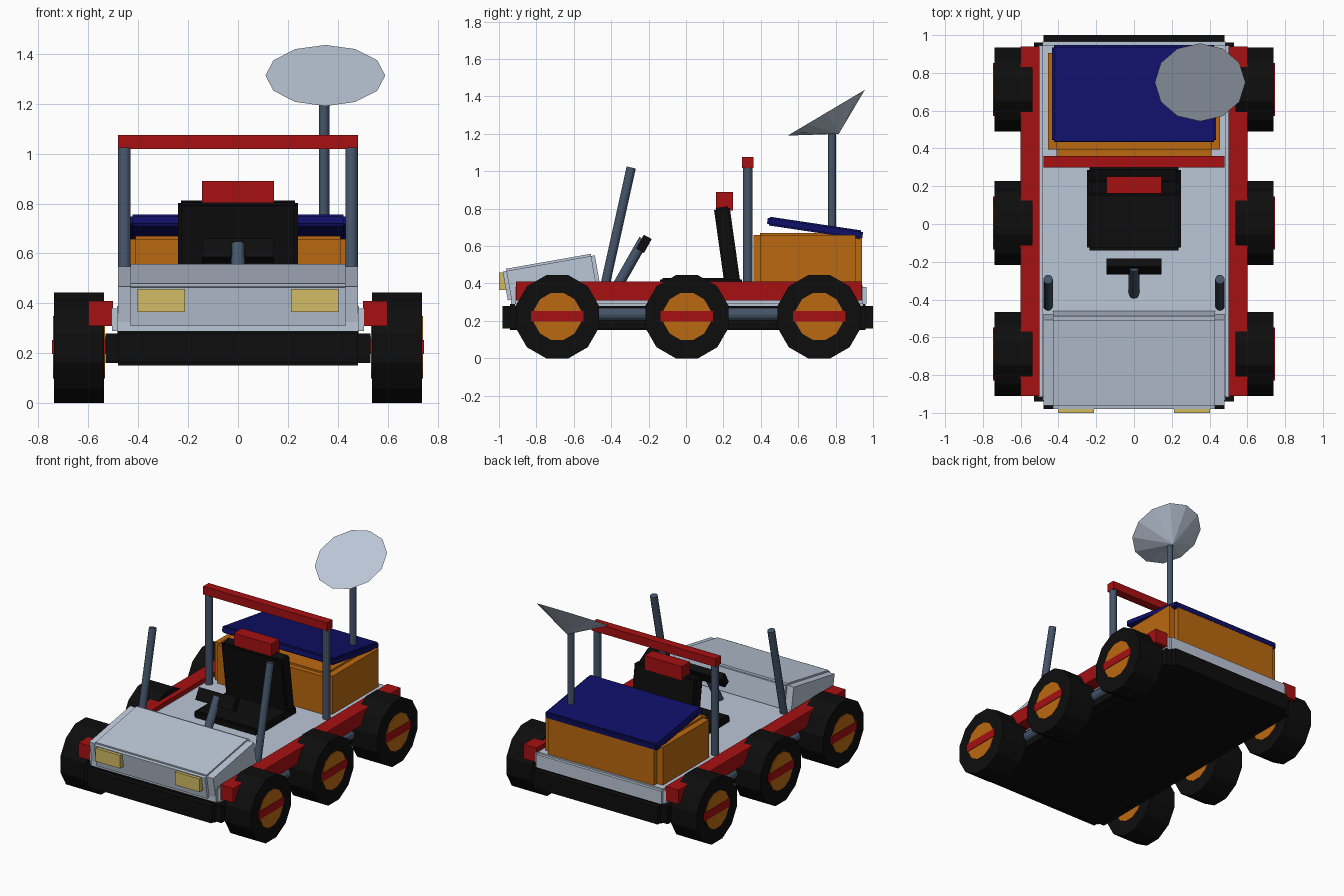
import bpy, bmesh, math
from mathutils import Vector, Matrix

cube = bpy.data.objects.get("Cube")
if cube:
    bpy.data.objects.remove(cube, do_unlink=True)


def material(name, *rgb):
    m = bpy.data.materials.new(name)
    m.use_nodes = True
    m.diffuse_color = (*rgb, 1)
    m.node_tree.nodes["Principled BSDF"].inputs["Base Color"].default_value = (*rgb, 1)
    return m


GREY = material("light grey", .5, .57, .68)
RED = material("red", .38, .005, .006)
ORANGE = material("orange", .5, .14, .005)
NAVY = material("navy", .005, .005, .14)
BLACK = material("black", .004, .004, .004)
STEEL = material("steel blue", .06, .09, .14)
YELLOW = material("pale yellow", .65, .5, .13)


def finish(name, bm, mat):
    bmesh.ops.recalc_face_normals(bm, faces=bm.faces)
    mesh = bpy.data.meshes.new(name)
    bm.to_mesh(mesh)
    bm.free()
    mesh.materials.append(mat)
    obj = bpy.data.objects.new(name, mesh)
    bpy.context.collection.objects.link(obj)
    return obj


def box(name, mat, center, size, tilt=0, step=None):
    """Box tilted about x; step notches its edges by overlapping three boxes."""
    bm = bmesh.new()
    sizes = [Vector(size)]
    if step:
        sizes = []
        for axis in range(3):
            s = Vector(size) - 2 * Vector(step)
            s[axis] = size[axis]
            sizes.append(s)
    place = Matrix.Translation(center) @ Matrix.Rotation(math.radians(tilt), 4, 'X')
    for s in sizes:
        bmesh.ops.create_cube(bm, size=1, matrix=place @ Matrix.Diagonal((*s, 1)))
    return finish(name, bm, mat)


def rod(name, mat, a, b, r1, r2=None, sides=12, spin=0):
    """Cylinder or cone between two points."""
    a, b = Vector(a), Vector(b)
    axis = b - a
    place = (Matrix.Translation((a + b) / 2)
             @ axis.to_track_quat('Z', 'Y').to_matrix().to_4x4()
             @ Matrix.Rotation(math.radians(spin), 4, 'Z'))
    bm = bmesh.new()
    bmesh.ops.create_cone(bm, cap_ends=True, segments=sides, radius1=r1,
                          radius2=r1 if r2 is None else r2,
                          depth=axis.length, matrix=place)
    return finish(name, bm, mat)


# Chassis, deck and hood
box("chassis", BLACK, (0, .01, .22), (1.06, 1.98, .14), step=(.05, .04, .01))
box("deck", GREY, (0, .015, .335), (1.01, 1.9, .11), step=(.02, .02, .01))
box("hood", GREY, (0, -.72, .43), (.96, .5, .18), tilt=10, step=(.05, .02, .012))

# Cargo box and its tilted lid
box("cargo_box", ORANGE, (0, .65, .525), (.91, .58, .29), step=(.045, .035, .012))
box("cargo_lid", NAVY, (0, .69, .697), (.87, .515, .047), tilt=-8.5, step=(.012, .012, .008))

# Seat
box("seat_base", BLACK, (0, .08, .405), (.5, .44, .05), step=(.015, .015, .008))
box("seat_back", BLACK, (0, .22, .6), (.48, .085, .42), tilt=8, step=(.012, .01, .01))
box("headrest", RED, (0, .206, .84), (.29, .09, .1))

# Steering
rod("steering_column", STEEL, (0, -.37, .38), (0, -.225, .635), .028)
box("steering_handle", BLACK, (0, -.225, .612), (.29, .048, .085), tilt=-29)

# Roll bar
box("roll_bar", RED, (0, .33, 1.047), (.96, .06, .057))

# Dish antenna
rod("antenna_post", STEEL, (.345, .78, .6), (.345, .78, 1.22), .021)
rod("antenna_dish", GREY, (.35, .75, 1.313), (.35, .817, 1.2), .24, 0)

# Parts repeated on both sides
for side, s in (("left", 1), ("right", -1)):
    box(side + "_fender_rail", RED, (s * .55, .015, .36), (.1, 1.85, .1))
    rod(side + "_sill_tube", STEEL, (s * .525, -.7, .235), (s * .525, .7, .235), .035)
    box(side + "_headlight", YELLOW, (s * .308, -.978, .412), (.19, .044, .092))
    rod(side + "_front_pole", STEEL, (s * .455, -.435, .38), (s * .455, -.293, 1.02), .025)
    rod(side + "_roll_bar_post", STEEL, (s * .455, .33, .38), (s * .455, .33, 1.04), .025)

    # Wheels with hub and crossbar
    for place, y in (("front", -.688), ("middle", .005), ("rear", .712)):
        name = side + "_" + place
        rod(name + "_tyre", BLACK, (s * .537, y, .222), (s * .738, y, .222), .23, spin=15)
        rod(name + "_hub", ORANGE, (s * .533, y, .224), (s * .742, y, .224), .13, spin=15)
        box(name + "_hub_bar", RED, (s * .638, y, .226), (.216, .28, .056))
